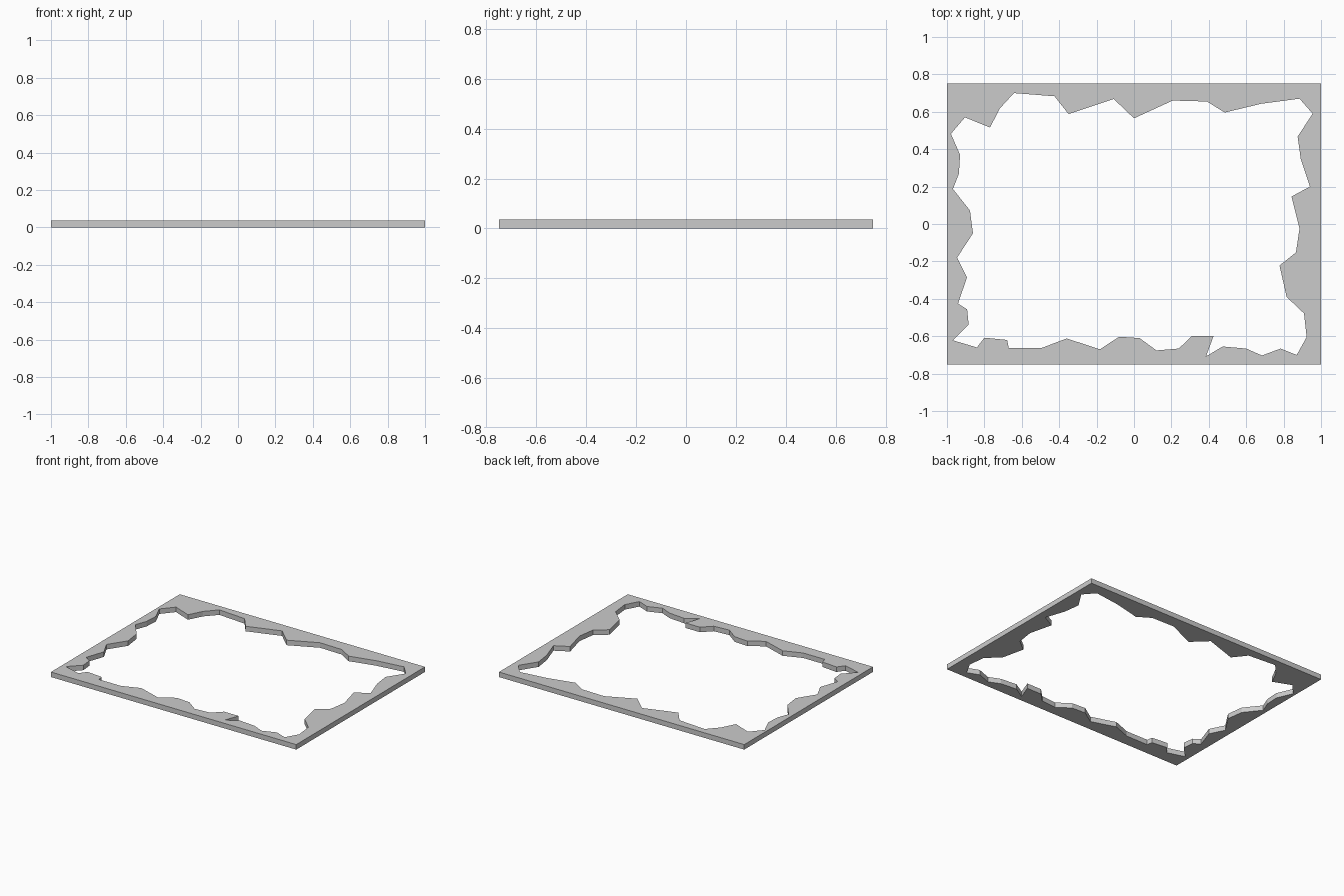
import bpy, bmesh

if "Cube" in bpy.data.objects:
    bpy.data.objects.remove(bpy.data.objects["Cube"])

THICKNESS = 0.037
HALF_X, HALF_Y = 1.0, 0.75

# Ragged inner outline, listed clockwise side by side
back_edge = [(-.642, .70), (-.425, .683), (-.35, .588), (-.108, .668), (0, .565),
             (.207, .66), (.39, .655), (.485, .596), (.68, .643), (.885, .67)]
right_edge = [(.955, .59), (.875, .467), (.892, .345), (.941, .20), (.842, .147),
              (.885, -.024), (.866, -.152), (.778, -.222), (.816, -.39),
              (.909, -.478), (.923, -.605)]
front_edge = [(.87, -.70), (.784, -.666), (.684, -.703), (.60, -.666), (.474, -.655),
              (.385, -.708), (.425, -.60), (.307, -.60), (.24, -.666), (.12, -.676),
              (.03, -.61), (-.08, -.603), (-.182, -.67), (-.36, -.612), (-.492, -.662),
              (-.67, -.662), (-.678, -.62), (-.80, -.608), (-.84, -.66)]
left_edge = [(-.968, -.622), (-.884, -.537), (-.892, -.457), (-.941, -.425),
             (-.893, -.286), (-.946, -.18), (-.861, -.05), (-.877, .072),
             (-.968, .187), (-.936, .27), (-.93, .37), (-.979, .482),
             (-.904, .57), (-.77, .516), (-.717, .618)]
outer = [(-HALF_X, -HALF_Y), (HALF_X, -HALF_Y), (HALF_X, HALF_Y), (-HALF_X, HALF_Y)]

bm = bmesh.new()


def add_loop(points):
    """Closed ring of edges on the ground plane."""
    verts = [bm.verts.new((x, y, 0)) for x, y in points]
    return [bm.edges.new((a, b)) for a, b in zip(verts, verts[1:] + verts[:1])]


# Fill between the rectangle and the ragged opening, then give it thickness
edges = add_loop(outer) + add_loop(back_edge + right_edge + front_edge + left_edge)
bmesh.ops.triangle_fill(bm, edges=edges, use_beauty=True, normal=(0, 0, 1))
result = bmesh.ops.extrude_face_region(bm, geom=bm.faces[:], use_keep_orig=True)
top = [g for g in result["geom"] if isinstance(g, bmesh.types.BMVert)]
bmesh.ops.translate(bm, verts=top, vec=(0, 0, THICKNESS))
bmesh.ops.recalc_face_normals(bm, faces=bm.faces[:])

mesh = bpy.data.meshes.new("ragged_frame")
bm.to_mesh(mesh)
bm.free()
frame = bpy.data.objects.new("ragged_frame", mesh)
bpy.context.collection.objects.link(frame)
